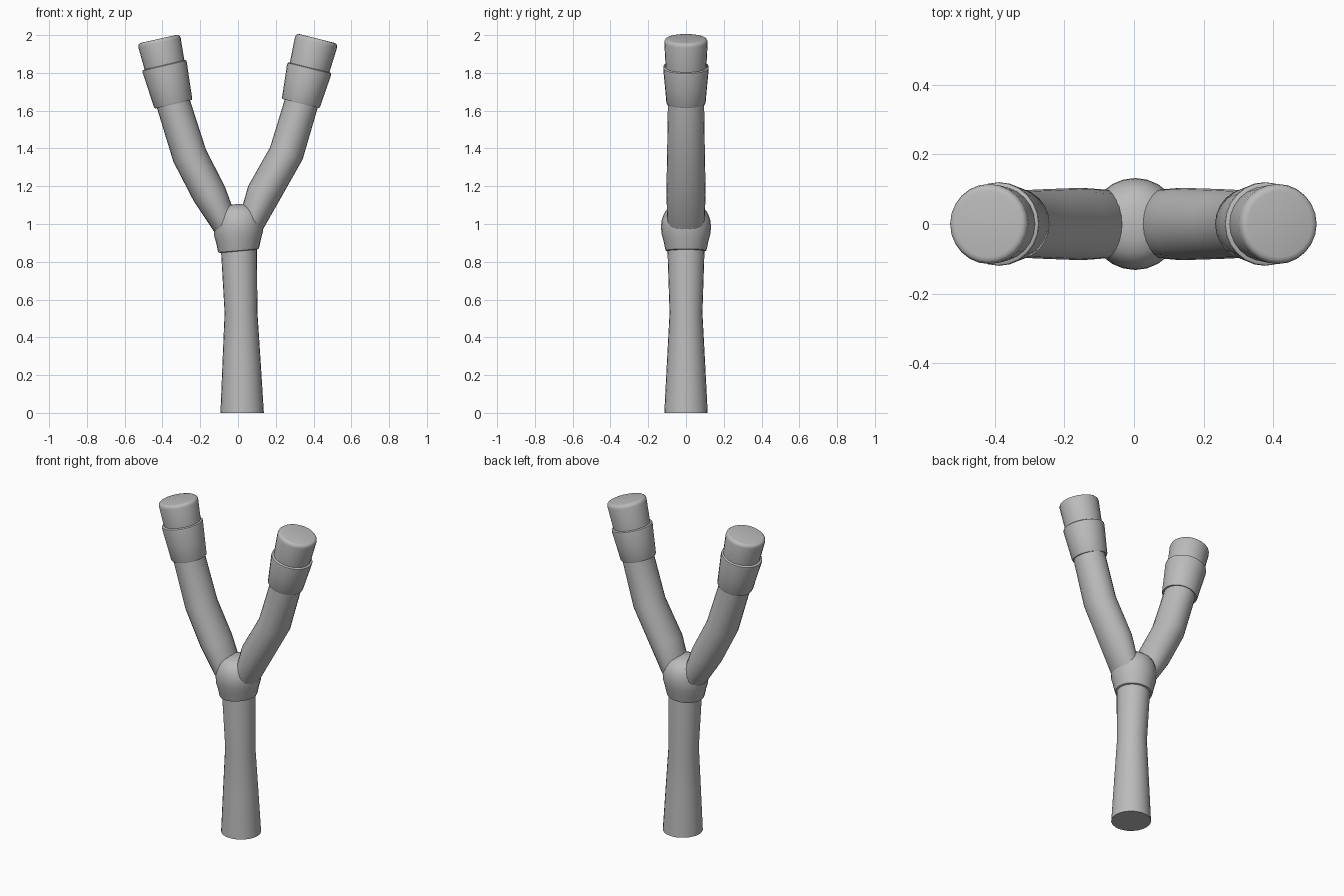
import bpy, bmesh, math
from mathutils import Vector

cube = bpy.data.objects.get("Cube")
if cube:
    bpy.data.objects.remove(cube, do_unlink=True)

SIDES = 24
grey = bpy.data.materials.new("plain grey")
grey.use_nodes = True
grey.diffuse_color = (0.5, 0.5, 0.5, 1)
grey.node_tree.nodes["Principled BSDF"].inputs["Base Color"].default_value = (0.5, 0.5, 0.5, 1)


def loft(name, rings):
    """Skin capped elliptical rings given as (x, z, lean, radius, depth radius)."""
    bm = bmesh.new()
    loops = []
    for x, z, lean, rx, ry in rings:
        across = Vector((math.cos(lean), 0, -math.sin(lean)))
        loop = []
        for i in range(SIDES):
            a = math.tau * i / SIDES
            p = Vector((x, 0, z)) + across * rx * math.cos(a)
            loop.append(bm.verts.new((p.x, ry * math.sin(a), p.z)))
        loops.append(loop)
    for low, high in zip(loops, loops[1:]):
        for i in range(SIDES):
            j = (i + 1) % SIDES
            bm.faces.new((low[i], low[j], high[j], high[i]))
    bm.faces.new(loops[0][::-1])
    bm.faces.new(loops[-1])
    mesh = bpy.data.meshes.new(name)
    bm.to_mesh(mesh)
    bm.free()
    mesh.materials.append(grey)
    obj = bpy.data.objects.new(name, mesh)
    bpy.context.collection.objects.link(obj)
    bpy.ops.object.select_all(action='DESELECT')
    obj.select_set(True)
    bpy.context.view_layer.objects.active = obj
    bpy.ops.object.shade_smooth_by_angle(angle=math.radians(40))
    return obj


def turned(name, base, top, profile):
    """Round part along a leaning axis; profile holds (position, radius)."""
    lean = math.atan2(top[0] - base[0], top[1] - base[1])
    loft(name, [(base[0] + (top[0] - base[0]) * t, base[1] + (top[1] - base[1]) * t,
                 lean, r, r) for t, r in profile])


# Handle, narrowest at the middle
loft("handle", [(0.022, 0, 0, 0.115, 0.115), (0.019, 0.27, 0, 0.101, 0.101),
                (0.016, 0.53, 0, 0.087, 0.087), (0.005, 0.86, 0, 0.095, 0.098),
                (0.002, 0.95, 0, 0.09, 0.09)])

# Bulging collar at the fork
collar_profile = [(0.856, 0.098), (0.859, 0.107), (0.872, 0.111), (0.91, 0.119),
                  (0.95, 0.13), (0.985, 0.132), (1.015, 0.13), (1.045, 0.121),
                  (1.07, 0.107), (1.09, 0.083), (1.101, 0.05), (1.105, 0.015)]
loft("collar", [(0.003, z, -0.09 if z < 1 else 0, r, r) for z, r in collar_profile])

# Curved arms, each with a sleeve and a rounded tip
arms = {
    "left": ([(0.068, 1.0), (0.135, 1.16), (0.256, 1.374), (0.334, 1.635)],
             (0.332, 1.638), (0.379, 1.828), (0.418, 1.982)),
    "right": ([(-0.07, 1.0), (-0.152, 1.16), (-0.256, 1.362), (-0.34, 1.63)],
              (-0.342, 1.634), (-0.391, 1.842), (-0.42, 1.98)),
}
for side, (path, sleeve_low, sleeve_high, tip) in arms.items():
    s = 1 if side == "left" else -1
    shape = [(0.5, 0.07, 0.098), (0.46, 0.091, 0.104), (0.36, 0.092, 0.1), (0.24, 0.09, 0.096)]
    rings = [(x, z, s * lean, rx, ry) for (x, z), (lean, rx, ry) in zip(path, shape)]
    end = (sleeve_low[0] + s * 0.02, sleeve_low[1] + 0.08, s * 0.24, 0.09, 0.095)
    loft(side + "_arm", [(s * 0.04, 0.95, s * 0.5, 0.055, 0.08)] + rings + [end])
    turned(side + "_sleeve", sleeve_low, sleeve_high,
           [(0, 0.09), (0, 0.1), (0.04, 0.104), (0.5, 0.112),
            (0.93, 0.12), (0.98, 0.119), (1, 0.113), (1, 0.095)])
    base = (sleeve_high[0] - s * 0.015, sleeve_high[1] - 0.06)
    turned(side + "_tip", base, tip,
           [(0, 0.105), (0.3, 0.108), (0.9, 0.115), (0.96, 0.112), (0.99, 0.105), (1, 0.095)])
